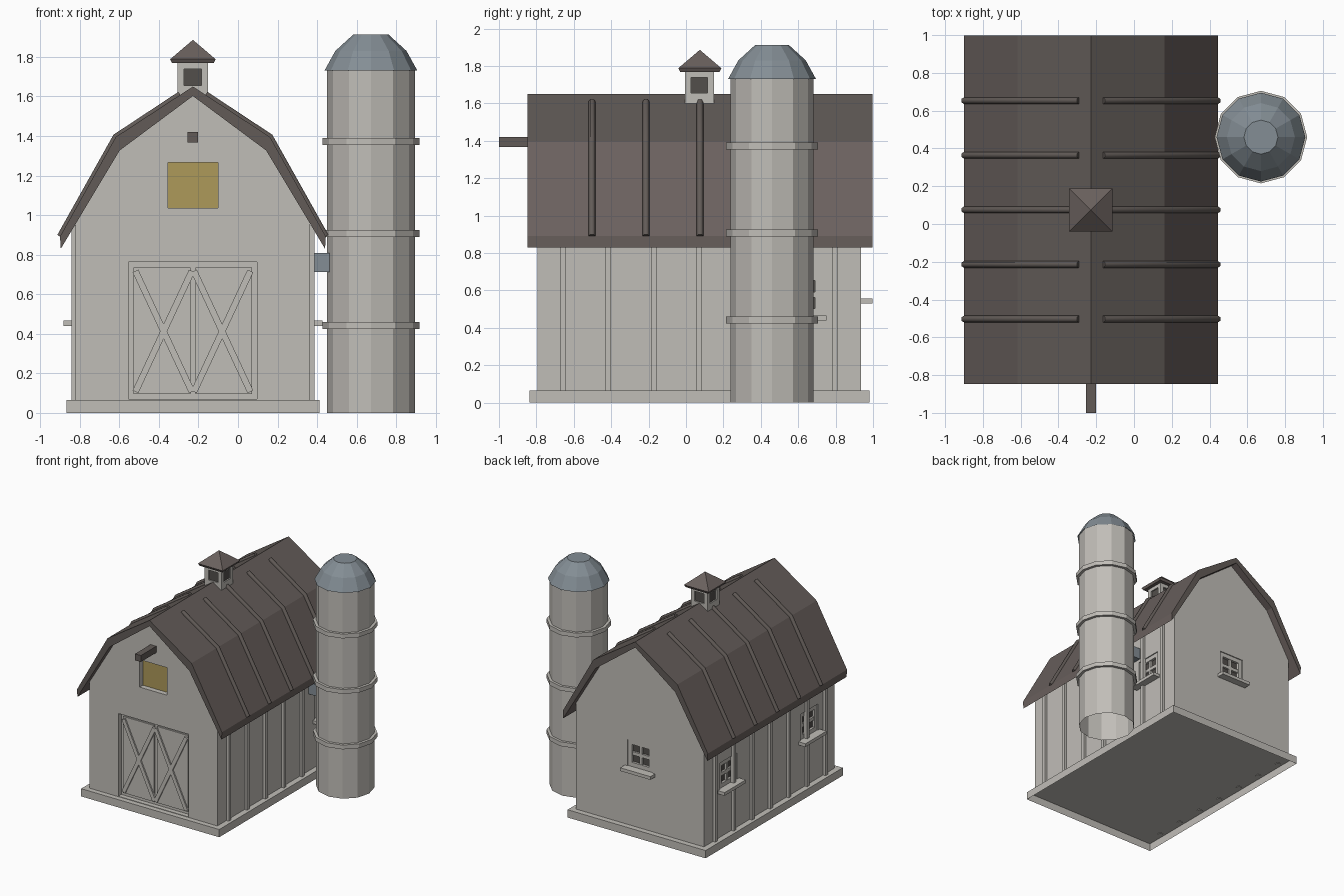
import bpy, bmesh, math
from mathutils import Matrix, Vector

cube = bpy.data.objects.get("Cube")
if cube:
    bpy.data.objects.remove(cube)


def material(name, rgb):
    m = bpy.data.materials.new(name)
    m.use_nodes = True
    m.diffuse_color = (*rgb, 1)
    m.node_tree.nodes["Principled BSDF"].inputs["Base Color"].default_value = (*rgb, 1)
    return m


WALL = material("weathered light wood", (0.53, 0.51, 0.475))
ROOF = material("brown roofing", (0.145, 0.119, 0.111))
TRIM = material("dark timber", (0.122, 0.105, 0.096))
PANE = material("dark pane", (0.085, 0.077, 0.07))
HAY = material("hay yellow", (0.42, 0.32, 0.1))
STEEL = material("blue grey metal", (0.23, 0.27, 0.3))

CX, CY = -0.228, 0.07          # barn centre
FRONT, BACK = -0.795, 0.935    # gable walls
HALF = 0.593                   # half width of the walls


def finish(name, bm, *mats):
    bmesh.ops.recalc_face_normals(bm, faces=bm.faces)
    mesh = bpy.data.meshes.new(name)
    bm.to_mesh(mesh)
    bm.free()
    for m in mats:
        mesh.materials.append(m)
    ob = bpy.data.objects.new(name, mesh)
    bpy.context.collection.objects.link(ob)
    return ob


def box(name, lo, hi, mat, matrix=Matrix(), open_bottom=False):
    lo, hi = Vector(lo), Vector(hi)
    bm = bmesh.new()
    place = matrix @ Matrix.Translation((lo + hi) / 2) @ Matrix.Diagonal((*(hi - lo), 1))
    bmesh.ops.create_cube(bm, size=1, matrix=place)
    if open_bottom:
        bm.normal_update()
        bmesh.ops.delete(bm, geom=[f for f in bm.faces if f.normal.z < -0.9], context='FACES_ONLY')
    return finish(name, bm, mat)


def carve(target, lo, hi, matrix=Matrix()):
    """Cut a box-shaped recess into the target."""
    cutter = box("recess_cutter", lo, hi, WALL, matrix)
    cutter.hide_render = True
    cutter.hide_viewport = True
    cutter.display_type = 'WIRE'
    cut = target.modifiers.new("recess", 'BOOLEAN')
    cut.operation = 'DIFFERENCE'
    cut.solver = 'EXACT'
    cut.object = cutter


def prism(name, profile, y0, y1, *mats):
    """Extrude an x-z profile, centred on the barn, along y."""
    bm = bmesh.new()
    face = bm.faces.new([bm.verts.new((CX + x, y0, z)) for x, z in profile])
    ext = bmesh.ops.extrude_face_region(bm, geom=[face])["geom"]
    moved = [g for g in ext if isinstance(g, bmesh.types.BMVert)]
    bmesh.ops.translate(bm, verts=moved, vec=(0, y1 - y0, 0))
    return finish(name, bm, *mats)


def lathe(name, rings, x, y, sides, mat, turn=0, caps=()):
    """Stack polygon rings of (radius, z); caps lists the rings to fill."""
    bm = bmesh.new()
    loops = []
    for r, z in rings:
        angles = [turn + math.tau * i / sides for i in range(sides)]
        loops.append([bm.verts.new((x + r * math.cos(a), y + r * math.sin(a), z)) for a in angles])
    for a, b in zip(loops, loops[1:]):
        for i in range(sides):
            j = (i + 1) % sides
            bm.faces.new((a[i], a[j], b[j], b[i]))
    for c in caps:
        bm.faces.new(loops[c])
    bmesh.ops.remove_doubles(bm, verts=bm.verts, dist=0.0005)
    return finish(name, bm, mat)


def mirrored(half):
    return half + [(-x, z) for x, z in reversed(half) if x != 0]


# Foundation shell and gambrel body
box("foundation", (CX - 0.64, -0.837, 0), (CX + 0.64, 0.98, 0.065), WALL, open_bottom=True)
body = prism("barn_body", mirrored([(-HALF, 0.066), (-HALF, 0.96), (-0.37, 1.333), (0, 1.61)]),
             FRONT, BACK, WALL)

# Recessed loft opening with hay
carve(body, (CX - 0.127, FRONT - 0.1, 1.037), (CX + 0.127, FRONT + 0.05, 1.267))
box("loft_hay", (CX - 0.127, FRONT + 0.043, 1.037), (CX + 0.127, FRONT + 0.052, 1.267), HAY)

# Recessed double door: two leaves with crossed braces
carve(body, (CX - 0.325, FRONT - 0.1, 0.07), (CX + 0.325, FRONT + 0.04, 0.763))
for side in (-1, 1):
    xs = sorted((CX + side * 0.012, CX + side * 0.3))
    box("door_leaf", (xs[0], FRONT + 0.028, 0.095), (xs[1], FRONT + 0.045, 0.735), WALL)
    for lean in (-1, 1):
        angle = lean * math.atan2(0.285, 0.61)
        m = Matrix.Translation((CX + side * 0.148, FRONT + 0.028, 0.412)) @ Matrix.Rotation(angle, 4, 'Y')
        box("door_brace", (-0.016, -0.012, -0.337), (0.016, 0.005, 0.337), WALL, m)

# Roof shell: dark upper slopes and gable ends, browner lower slopes
outer = mirrored([(-0.672, 0.892), (-0.39, 1.395), (0, 1.65)])
inner = mirrored([(-0.668, 0.83), (-0.37, 1.327), (0, 1.602)])
roof = prism("roof", outer + inner[::-1], -0.847, 0.997, ROOF, TRIM)
for f in roof.data.polygons:
    f.material_index = 1 if abs(f.normal.y) > 0.9 or f.normal.z > 0.7 else 0

# Roof seams: faceted ribs following each slope
for i in range(5):
    for side in (-1, 1):
        curve = bpy.data.curves.new("roof_rib", 'CURVE')
        curve.dimensions = '3D'
        curve.bevel_depth = 0.018
        curve.bevel_resolution = 1
        curve.use_fill_caps = True
        path = [(0.065, 1.61), (0.39, 1.396), (0.672, 0.892)]
        spline = curve.splines.new('POLY')
        spline.points.add(len(path) - 1)
        for p, (x, z) in zip(spline.points, path):
            p.co = (CX + side * x, CY + 0.005 + (i - 2) * 0.289, z, 1)
        curve.materials.append(TRIM)
        bpy.context.collection.objects.link(bpy.data.objects.new("roof_rib", curve))

# Battens on both long walls
for i in range(7):
    y = CY + (i - 3) * 0.243
    for side in (-1, 1):
        xs = sorted((CX + side * (HALF - 0.01), CX + side * 0.615))
        box("wall_batten", (xs[0], y - 0.015, 0.06), (xs[1], y + 0.015, 0.95), WALL)

# Hoist beam
box("hoist_beam", (CX - 0.027, -1, 1.367), (CX + 0.027, FRONT + 0.02, 1.421), TRIM)


def window(x, y, z, angle):
    """Recessed four-pane window with a sill; it faces -y before turning."""
    m = Matrix.Translation((x, y, z)) @ Matrix.Rotation(angle, 4, 'Z')
    carve(body, (-0.115, -0.1, -0.11), (0.115, 0.04, 0.11), m)
    box("window_pane", (-0.1, 0.028, -0.1), (0.1, 0.037, 0.1), PANE, m)
    for s in (-1, 1):
        a, b = sorted((s * 0.08, s * 0.115))
        box("window_side", (a, 0.008, -0.11), (b, 0.042, 0.11), WALL, m)
        a, b = sorted((s * 0.075, s * 0.11))
        box("window_rail", (-0.08, 0.008, a), (0.08, 0.042, b), WALL, m)
    box("window_mullion", (-0.012, 0.012, -0.075), (0.012, 0.03, 0.075), WALL, m)
    box("window_crossbar", (-0.08, 0.012, -0.014), (0.08, 0.03, 0.014), WALL, m)
    box("window_sill", (-0.14, -0.062, -0.137), (0.14, 0.005, -0.11), WALL, m)


window(CX - HALF, 0.61, 0.577, -math.pi / 2)
window(CX - HALF, -0.46, 0.577, -math.pi / 2)
window(CX + HALF, 0.61, 0.577, math.pi / 2)
window(CX, BACK, 0.667, math.pi)

# Cupola with a dark recessed vent on each side and a pyramid roof
cupola = box("cupola", (CX - 0.077, CY - 0.075, 1.58), (CX + 0.077, CY + 0.079, 1.775), WALL)
for k in range(4):
    m = Matrix.Translation((CX, CY + 0.002, 1.697)) @ Matrix.Rotation(k * math.pi / 2, 4, 'Z')
    carve(cupola, (-0.044, -0.1, -0.042), (0.044, -0.062, 0.042), m)
    box("cupola_vent", (-0.044, -0.066, -0.042), (0.044, -0.06, 0.042), PANE, m)
R2 = math.sqrt(2)
lathe("cupola_roof", [(0.105 * R2, 1.768), (0.115 * R2, 1.788), (0, 1.886)],
      CX, CY + 0.004, 4, ROOF, math.pi / 4, caps=[0])

# Silo: open twelve-sided tower, hoops, domed cap and chute to the barn
SX, SY = 0.672, 0.46
lathe("silo_tower", [(0.222, 0), (0.222, 1.74)], SX, SY, 12, WALL)
for z in (0.442, 0.907, 1.372):
    lathe("silo_hoop", [(0.222, z - 0.018), (0.245, z - 0.018), (0.245, z + 0.018), (0.222, z + 0.018)],
          SX, SY, 12, WALL)
lathe("silo_cap", [(0.235, 1.73), (0.18, 1.83), (0.09, 1.912)], SX, SY, 12, STEEL, caps=[2])
box("silo_chute", (CX + HALF - 0.01, SY - 0.05, 0.713), (SX - 0.2, SY + 0.05, 0.808), STEEL)
